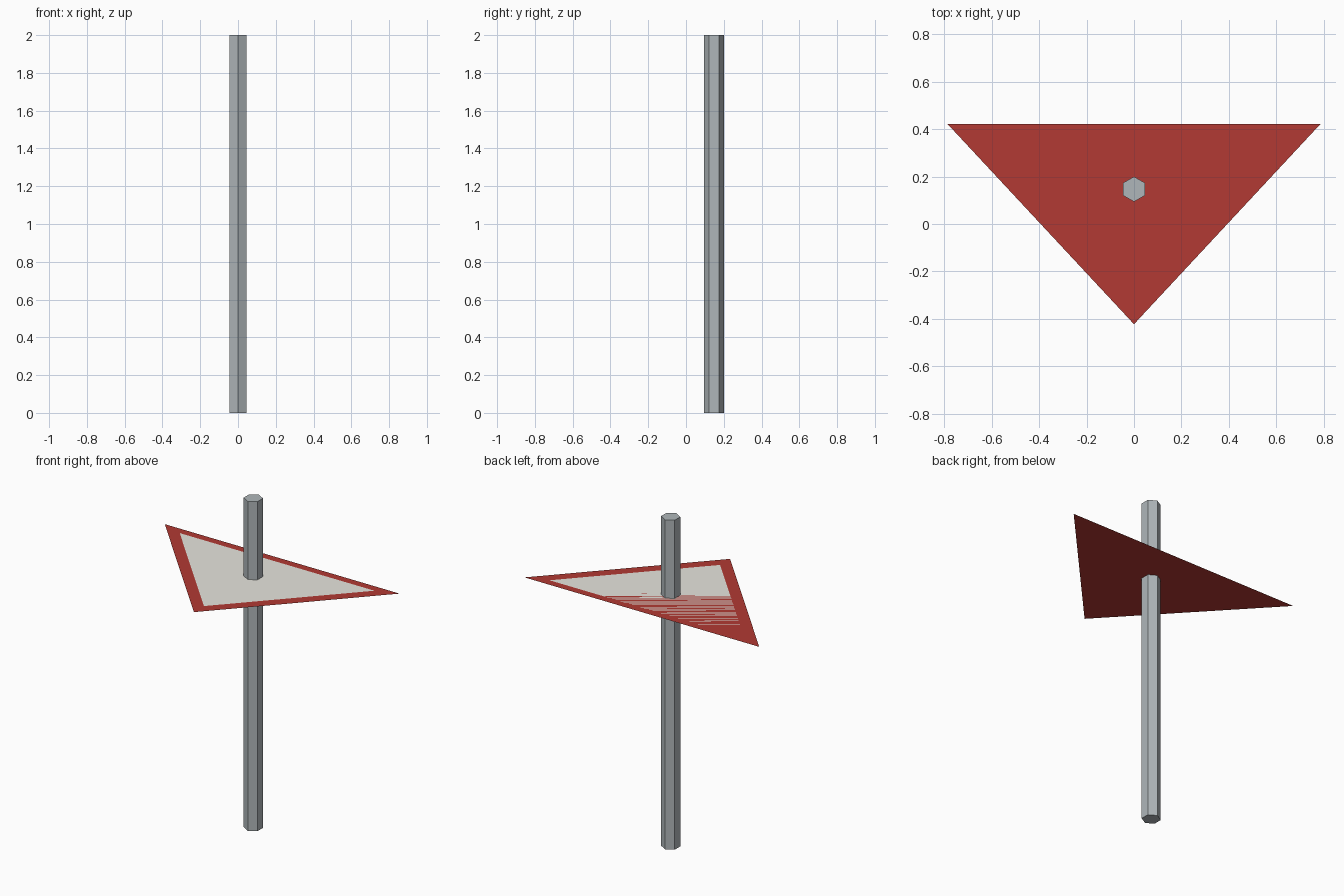
import bpy, bmesh
from math import sin, cos, pi
from mathutils import Vector

old = bpy.data.objects.get("Cube")
if old:
    bpy.data.objects.remove(old, do_unlink=True)


def material(name, rgb):
    m = bpy.data.materials.new(name)
    m.use_nodes = True
    m.diffuse_color = (*rgb, 1)
    m.node_tree.nodes["Principled BSDF"].inputs["Base Color"].default_value = (*rgb, 1)
    return m


def flat_shape(name, outline, z, mat, height=0):
    """Upward-facing polygon, raised into a closed prism when height is given."""
    bm = bmesh.new()
    face = bm.faces.new([bm.verts.new((x, y, z)) for x, y in outline])
    if height:
        top = bmesh.ops.extrude_face_region(bm, geom=[face], use_keep_orig=True)["geom"]
        bmesh.ops.translate(bm, vec=(0, 0, height),
                            verts=[v for v in top if isinstance(v, bmesh.types.BMVert)])
        bmesh.ops.recalc_face_normals(bm, faces=bm.faces)
    mesh = bpy.data.meshes.new(name)
    bm.to_mesh(mesh)
    bm.free()
    mesh.materials.append(mat)
    obj = bpy.data.objects.new(name, mesh)
    bpy.context.collection.objects.link(obj)
    return obj


red = material("sign red", (0.445, 0.041, 0.033))
white = material("sign white", (0.82, 0.81, 0.75))
grey = material("post grey", (0.43, 0.47, 0.49))

# Six-sided post with a corner facing front
radius, post_y = 0.053, 0.147
hexagon = [(radius * sin(-i * pi / 3), post_y + radius * cos(i * pi / 3)) for i in range(6)]
flat_shape("post", hexagon, 0, grey, height=2)

# Paper-thin horizontal triangle with its point to the front
sign_z = 1.525
corners = [Vector(p) for p in ((-0.788, 0.423), (0, -0.423), (0.788, 0.423))]
flat_shape("sign_plate", corners, sign_z, red)

# White panel inlaid in the same plane
centre = sum(corners, Vector((0, 0))) / 3
flat_shape("sign_panel", [centre.lerp(c, 0.83) for c in corners], sign_z, white)
